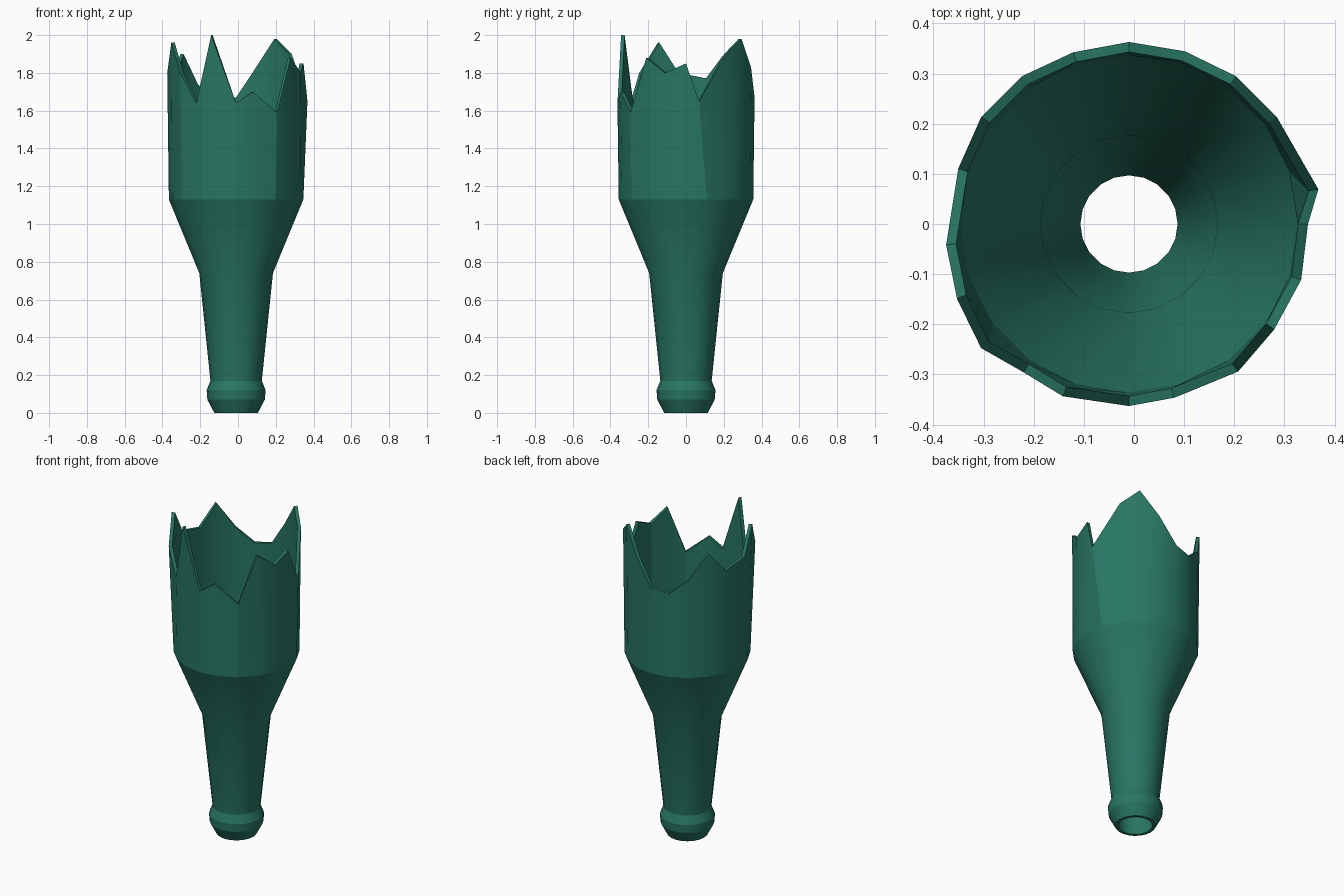
import bpy, bmesh
from math import cos, sin, radians

if "Cube" in bpy.data.objects:
    bpy.data.objects.remove(bpy.data.objects["Cube"])

CX = -0.01   # the uneven broken edge shifts the axis slightly
SIDES = 20

# Lathe profiles (radius, height), mouth at the ground
outer = [(0.115, 0.0), (0.152, 0.07), (0.156, 0.12), (0.136, 0.17),
         (0.195, 0.74), (0.356, 1.13)]
inner = [(0.336, 1.14), (0.177, 0.75), (0.117, 0.17), (0.097, 0.0)]

# Broken edge, one point per column: (angle, radius, height)
rim = [(0, 0.357, 1.85), (10.4, 0.384, 1.65), (36, 0.364, 1.90), (54, 0.364, 1.98),
       (72, 0.362, 1.83), (90, 0.363, 1.67), (108, 0.36, 1.65), (126, 0.364, 1.74),
       (144, 0.364, 1.90), (162, 0.358, 1.77), (186.5, 0.367, 1.80), (203.5, 0.374, 1.96),
       (220, 0.385, 1.80), (234.5, 0.363, 1.64), (249, 0.368, 2.0), (270, 0.363, 1.64),
       (284.5, 0.358, 1.70), (306.5, 0.366, 1.59), (324, 0.358, 1.88), (342, 0.361, 1.80)]


def point(bm, angle, r, z):
    a = radians(angle)
    return bm.verts.new((CX + r * cos(a), r * sin(a), z))


# Bottle wall: closed loop of outer skin, jagged edge and inner skin per column
bm = bmesh.new()
columns = []
for i, (angle, r, z) in enumerate(rim):
    a = i * 360 / SIDES
    col = [point(bm, a, *p) for p in outer]
    col += [point(bm, angle, r, z), point(bm, angle, r - 0.02, z)]
    col += [point(bm, a, *p) for p in inner]
    columns.append(col)
n = len(columns[0])
for i in range(SIDES):
    c, d = columns[i], columns[(i + 1) % SIDES]
    for j in range(n):
        k = (j + 1) % n
        bm.faces.new((c[j], d[j], d[k], c[k]))
bmesh.ops.recalc_face_normals(bm, faces=bm.faces)
mesh = bpy.data.meshes.new("broken_bottle")
bm.to_mesh(mesh)
bm.free()

# Green glass
glass = bpy.data.materials.new("green_glass")
glass.diffuse_color = (0.021, 0.18, 0.125, 1)
glass.use_nodes = True
glass.node_tree.nodes["Principled BSDF"].inputs["Base Color"].default_value = glass.diffuse_color
mesh.materials.append(glass)

bottle = bpy.data.objects.new("broken_bottle", mesh)
bpy.context.collection.objects.link(bottle)
bpy.context.view_layer.objects.active = bottle
bottle.select_set(True)
bpy.ops.object.shade_smooth_by_angle(angle=radians(20))
